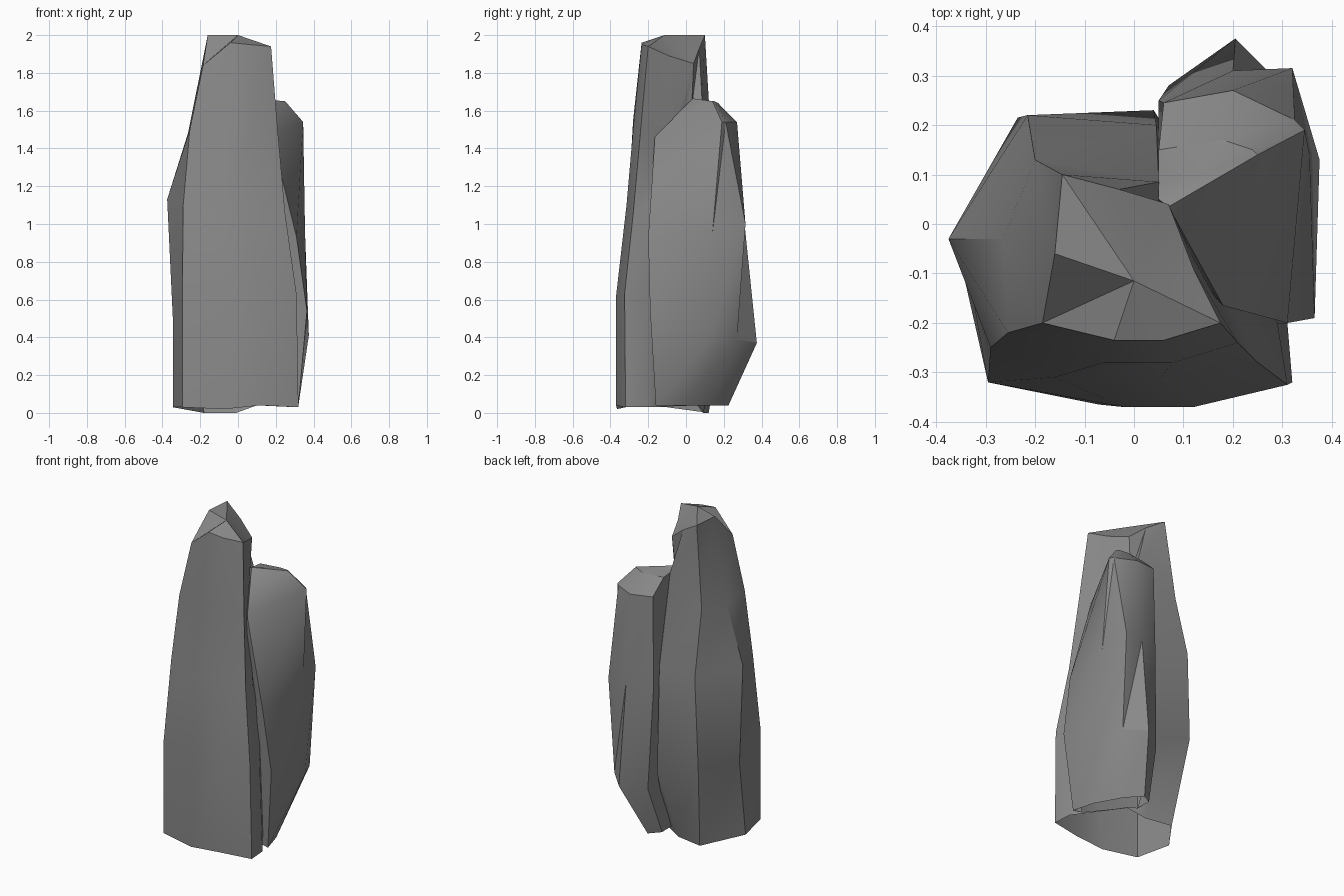
import bpy
import bmesh
import math

default_cube = bpy.data.objects.get("Cube")
if default_cube:
    bpy.data.objects.remove(default_cube, do_unlink=True)


def make_material(name, colour):
    """One flat colour, shown in both the viewport and a render."""
    material = bpy.data.materials.new(name)
    material.use_nodes = True
    material.diffuse_color = colour
    shader = next(n for n in material.node_tree.nodes if n.type == "BSDF_PRINCIPLED")
    shader.inputs["Base Color"].default_value = colour
    shader.inputs["Roughness"].default_value = 0.9
    return material


def make_rock(name, ridges, base_centre, top_centre, material):
    """Skin faces between neighbouring ridges, each a path from base to top."""
    bm = bmesh.new()
    paths = [[bm.verts.new(point) for point in path] for path in ridges.values()]
    base = bm.verts.new(base_centre)
    top = bm.verts.new(top_centre)
    for here, beside in zip(paths, paths[1:] + paths[:1]):
        for level in range(len(here) - 1):
            bm.faces.new((here[level], beside[level], beside[level + 1], here[level + 1]))
        bm.faces.new((base, beside[0], here[0]))
        bm.faces.new((top, here[-1], beside[-1]))
    bmesh.ops.triangulate(bm, faces=bm.faces[:], quad_method="FIXED")
    bmesh.ops.recalc_face_normals(bm, faces=bm.faces[:])

    mesh = bpy.data.meshes.new(name)
    bm.to_mesh(mesh)
    bm.free()
    mesh.materials.append(material)
    rock = bpy.data.objects.new(name, mesh)
    bpy.context.collection.objects.link(rock)
    return rock


def fuse(body, addition):
    """Join two closed rocks into one skin and drop the second."""
    bpy.ops.object.select_all(action="DESELECT")
    body.select_set(True)
    bpy.context.view_layer.objects.active = body
    union = body.modifiers.new("fuse", "BOOLEAN")
    union.operation = "UNION"
    union.solver = "EXACT"
    union.object = addition
    bpy.ops.object.modifier_apply(modifier=union.name)
    bpy.data.objects.remove(addition, do_unlink=True)


def open_underside(rock):
    """Remove the flat base, leaving a hollow shell."""
    bm = bmesh.new()
    bm.from_mesh(rock.data)
    bm.normal_update()
    base = [f for f in bm.faces
            if f.normal.z < -0.7 and max(v.co.z for v in f.verts) < 0.1]
    bmesh.ops.delete(bm, geom=base, context="FACES")
    bm.to_mesh(rock.data)
    bm.free()


stone = make_material("grey stone", (0.25, 0.25, 0.25, 1.0))

# Tall pillar: ridges run anticlockwise from the front corner
pillar_ridges = {
    "front_corner": [(-.295, -.32, .03), (-.295, -.32, .6), (-.29, -.25, 1.1),
                     (-.255, -.22, 1.5), (-.185, -.2, 1.84)],
    "front_crease": [(-.07, -.365, .02), (-.02, -.37, .6), (-.16, -.31, 1.03),
                     (-.06, -.28, 1.55), (-.04, -.235, 1.96)],
    "front_swell": [(.12, -.37, .04), (.12, -.37, .62), (.05, -.315, 1.1),
                    (.08, -.28, 1.5), (.06, -.235, 1.95)],
    "front_side": [(.32, -.32, .03), (.31, -.325, .63), (.25, -.28, 1.05),
                   (.21, -.24, 1.5), (.175, -.2, 1.94)],
    "cleft": [(.31, -.2, .03), (.29, -.2, .6), (.25, -.2, .95),
              (.12, -.07, 1.5), (.12, -.09, 1.89)],
    "inner_back": [(.1, .06, .04), (.12, .1, .6), (.12, .1, 1.1),
                   (.05, .03, 1.62), (.07, .04, 1.85)],
    "back": [(-.01, .09, 0), (.04, .23, .45), (.045, .2, 1.1),
             (.05, .085, 1.65), (-.03, .07, 1.93)],
    "back_corner": [(-.18, .12, 0), (-.235, .215, .55), (-.215, .22, 1.1),
                    (-.2, .13, 1.5), (-.145, .1, 2)],
    "outer_side": [(-.345, -.1, .03), (-.345, -.04, .5), (-.375, -.03, 1.13),
                   (-.265, -.03, 1.48), (-.16, -.06, 2)],
}
pillar = make_rock("rock_pillar", pillar_ridges, (-.08, -.1, .02), (0, -.115, 2), stone)

# Lower shoulder leaning on the back of the pillar, undercut near the ground
shoulder_ridges = {
    "front": [(.32, -.16, .04), (.365, -.19, .54), (.31, -.2, .93),
              (.18, -.165, 1.46), (.07, .035, 1.665)],
    "side": [(.28, -.02, .04), (.375, .13, .41), (.355, .14, .95),
             (.345, .19, 1.54), (.25, .14, 1.65)],
    "back_side": [(.19, .14, .04), (.31, .27, .39), (.32, .315, 1),
                  (.325, .21, 1.54), (.24, .15, 1.65)],
    "back": [(.11, .225, .04), (.205, .375, .37), (.2, .31, 1),
             (.2, .27, 1.54), (.18, .17, 1.64)],
    "back_inner": [(.04, .18, .05), (.07, .28, .35), (.05, .25, 1),
                   (.06, .245, 1.55), (.05, .15, 1.64)],
    "buried": [(.05, -.08, .05), (.05, -.08, .4), (.05, -.05, .95),
               (.05, 0, 1.5), (.05, .05, 1.65)],
}
shoulder = make_rock("rock_shoulder", shoulder_ridges, (.17, .02, .04), (.13, .1, 1.655), stone)

fuse(pillar, shoulder)
open_underside(pillar)

# Soft facets with crisp breaks
bpy.ops.object.shade_smooth_by_angle(angle=math.radians(30))
